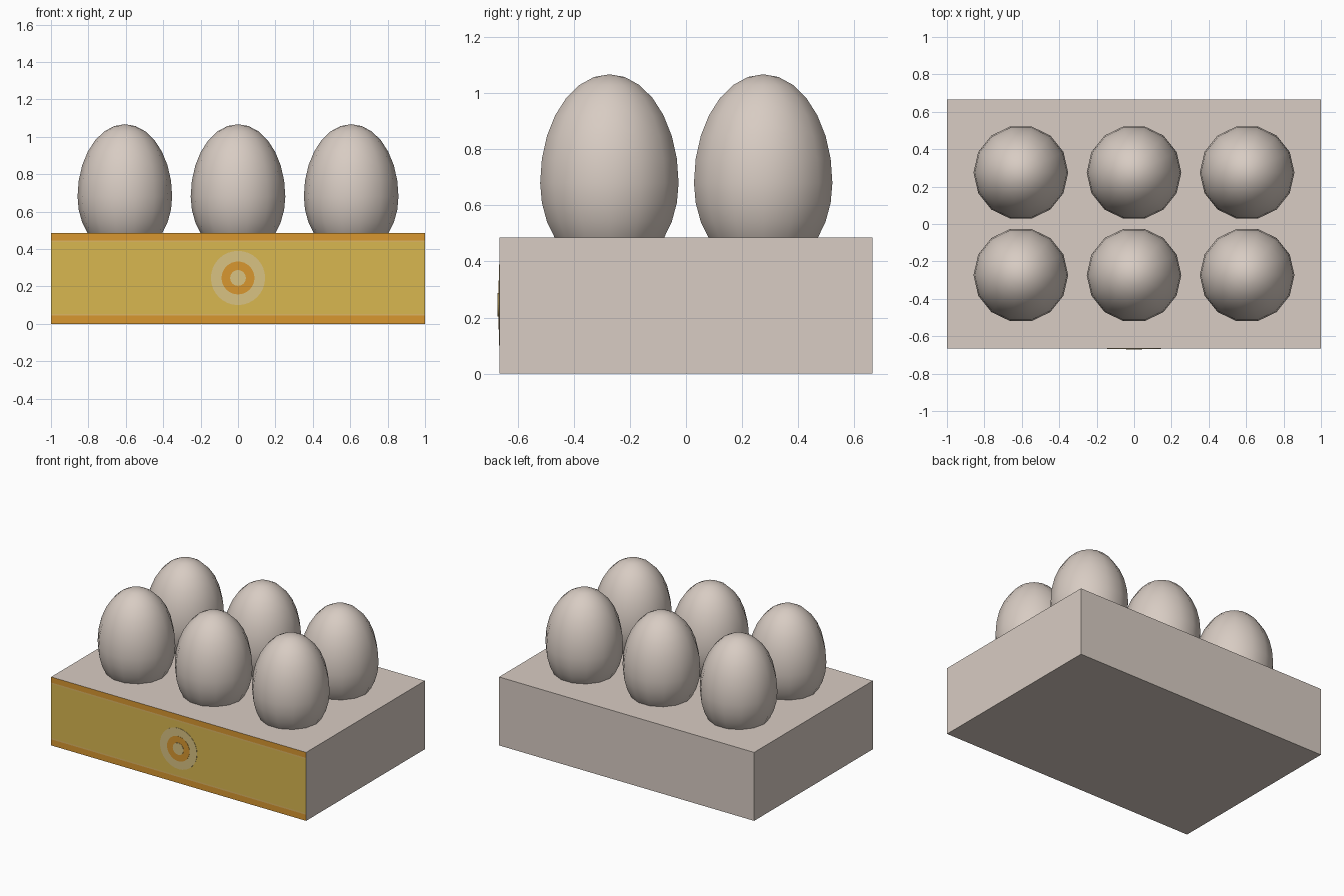
import bpy, bmesh, math
from mathutils import Matrix

if "Cube" in bpy.data.objects:
    bpy.data.objects.remove(bpy.data.objects["Cube"])


def material(name, r, g, b):
    """Flat colour from 0-255 sRGB values."""
    lin = [((c / 255 + 0.055) / 1.055) ** 2.4 for c in (r, g, b)]
    m = bpy.data.materials.new(name)
    m.diffuse_color = (*lin, 1)
    m.use_nodes = True
    m.node_tree.nodes["Principled BSDF"].inputs["Base Color"].default_value = m.diffuse_color
    return m


def add_object(name, bm, mats):
    mesh = bpy.data.meshes.new(name)
    bm.to_mesh(mesh)
    bm.free()
    for m in mats:
        mesh.materials.append(m)
    obj = bpy.data.objects.new(name, mesh)
    bpy.context.collection.objects.link(obj)
    return obj


SHELL = material("warm_shell", 216, 204, 195)
YELLOW = material("label_yellow", 216, 183, 80)
ORANGE = material("label_orange", 216, 151, 48)
PALE = material("label_pale", 216, 194, 130)
LINE = material("label_line", 220, 182, 100)

W, D, H = 2.0, 1.33, 0.485

# Carton box, sliced by height so the front can carry label bands
bm = bmesh.new()
bmesh.ops.create_cube(bm, size=1, matrix=Matrix.Translation((0, 0, H / 2)) @ Matrix.Diagonal((W, D, H, 1)))
for z in (0.043, 0.053, 0.436, 0.446):
    bmesh.ops.bisect_plane(bm, geom=bm.verts[:] + bm.edges[:] + bm.faces[:],
                           plane_co=(0, 0, z), plane_no=(0, 0, 1))
bm.normal_update()
for f in bm.faces:
    if f.normal.y < -0.9:
        off = abs(f.calc_center_median().z - H / 2)
        f.material_index = 2 if off > 0.205 else 3 if off > 0.193 else 1
add_object("carton_box", bm, [SHELL, YELLOW, ORANGE, LINE])

# Concentric painted rings in the middle of the front
for name, radius, depth, mat in (("outer_ring", 0.145, 0.002, PALE),
                                 ("middle_ring", 0.088, 0.004, ORANGE),
                                 ("centre_dot", 0.042, 0.006, PALE)):
    bm = bmesh.new()
    place = Matrix.Translation((0, -D / 2 - depth / 2, 0.245)) @ Matrix.Rotation(math.pi / 2, 4, 'X')
    bmesh.ops.create_cone(bm, cap_ends=True, segments=32, radius1=radius, radius2=radius,
                          depth=depth, matrix=place)
    add_object(name, bm, [mat])

# Six eggs: 14-sided spheres, stretched more above the widest ring than below
for row, y in (("front", -0.273), ("back", 0.275)):
    for i, x in enumerate((-0.605, 0, 0.605)):
        bm = bmesh.new()
        bmesh.ops.create_uvsphere(bm, u_segments=14, v_segments=14, radius=1,
                                  matrix=Matrix.Rotation(math.pi / 2, 4, 'Z'))
        for v in bm.verts:
            v.co.x *= 0.253
            v.co.y *= 0.253
            v.co.z *= 0.387 if v.co.z > 0 else 0.32
        for f in bm.faces:
            f.smooth = True
        egg = add_object(f"egg_{row}_{i + 1}", bm, [SHELL])
        egg.location = (x, y, 0.68)
